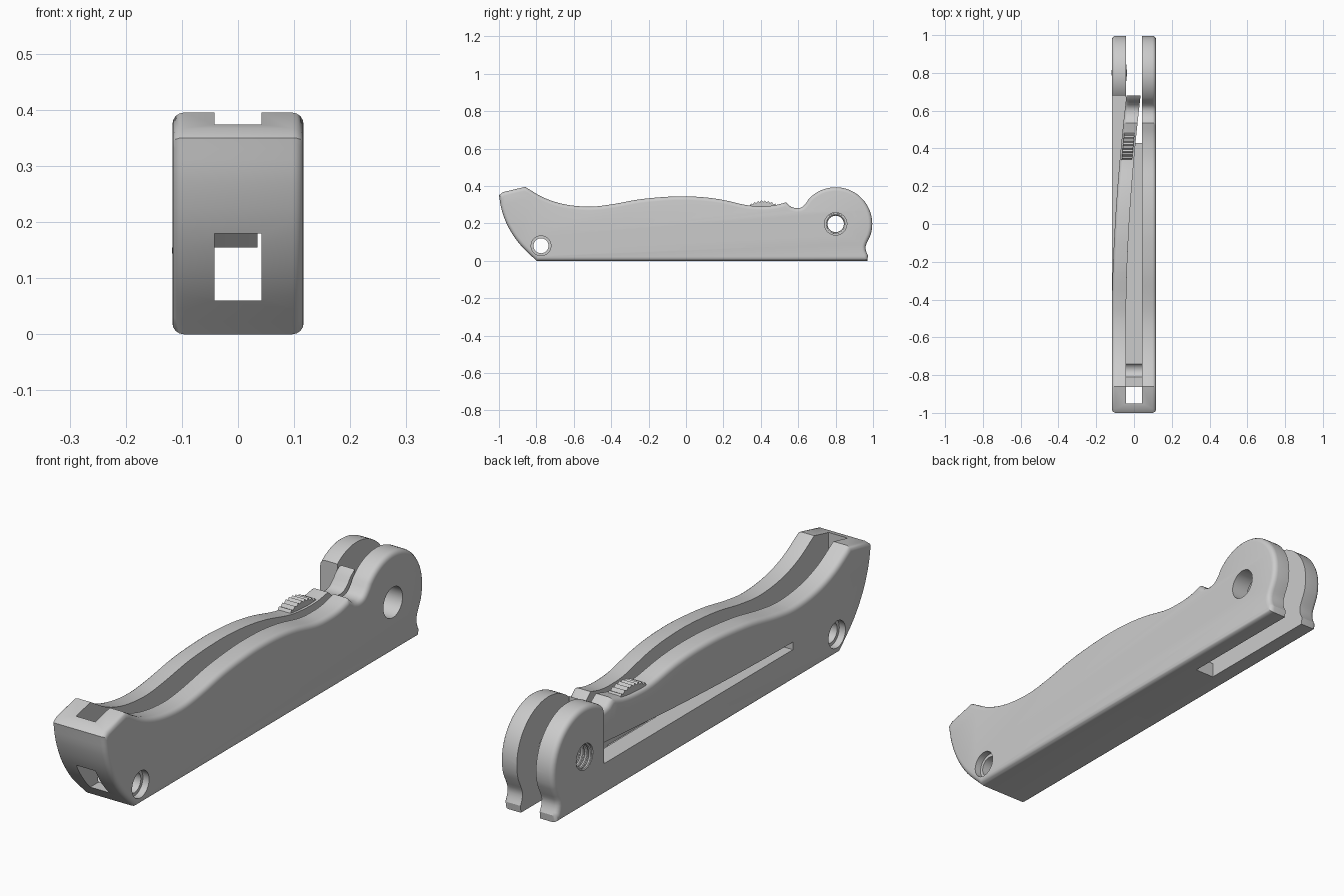
import bpy, bmesh, math
from mathutils import Vector

if "Cube" in bpy.data.objects:
    bpy.data.objects.remove(bpy.data.objects["Cube"])

HALF = 0.117          # half width of the handle
PIVOT = (0.80, 0.197)  # blade pivot (y, z)
PIN = (-0.775, 0.08)   # front pin hole (y, z)
BAR_START, BAR_END = -0.5, 0.68

metal = bpy.data.materials.new("plain grey")
metal.diffuse_color = (0.6, 0.6, 0.6, 1)
metal.use_nodes = True
metal.node_tree.nodes["Principled BSDF"].inputs["Base Color"].default_value = metal.diffuse_color


def smooth_path(pts, n=4):
    """Catmull-Rom interpolation through the points."""
    p = [Vector(q) for q in pts]
    p = [2 * p[0] - p[1]] + p + [2 * p[-1] - p[-2]]
    out = []
    for i in range(1, len(p) - 2):
        a, b, c, d = p[i - 1:i + 3]
        for k in range(n):
            t = k / n
            out.append(0.5 * (2 * b + (c - a) * t + (2 * a - 5 * b + 4 * c - d) * t * t
                              + (3 * b - a - 3 * c + d) * t ** 3))
    return out + [p[-2]]


def extrude(name, outline, x0, x1, bevel=0):
    """Extrude a y-z outline along x, optionally rounding the rims."""
    bm = bmesh.new()
    a = bm.faces.new([bm.verts.new((x0, q[0], q[1])) for q in outline])
    r = bmesh.ops.extrude_face_region(bm, geom=[a])
    top = [f for f in r["geom"] if isinstance(f, bmesh.types.BMFace)][0]
    bmesh.ops.translate(bm, vec=(x1 - x0, 0, 0), verts=top.verts[:])
    bmesh.ops.recalc_face_normals(bm, faces=bm.faces)
    if bevel:
        rims = [e for e in bm.edges if abs(e.verts[0].co.x - e.verts[1].co.x) < 1e-6]
        bmesh.ops.bevel(bm, geom=rims, offset=bevel, segments=4, profile=0.5,
                        affect='EDGES', clamp_overlap=False)
    me = bpy.data.meshes.new(name)
    bm.to_mesh(me)
    bm.free()
    me.materials.append(metal)
    ob = bpy.data.objects.new(name, me)
    bpy.context.collection.objects.link(ob)
    return ob


def box(name, x0, x1, y0, y1, z0, z1):
    return extrude(name, [(y0, z0), (y1, z0), (y1, z1), (y0, z1)], x0, x1)


def disc(name, centre, r, x0, x1, n=40):
    return extrude(name, [(centre[0] + r * math.cos(2 * math.pi * i / n),
                           centre[1] + r * math.sin(2 * math.pi * i / n))
                          for i in range(n)], x0, x1)


def boolean(ob, cutter, op='DIFFERENCE'):
    bpy.context.view_layer.objects.active = ob
    m = ob.modifiers.new("cut", 'BOOLEAN')
    m.operation, m.object, m.solver = op, cutter, 'EXACT'
    bpy.ops.object.modifier_apply(modifier=m.name)
    bpy.data.objects.remove(cutter)


def shade(ob):
    bpy.ops.object.select_all(action='DESELECT')
    ob.select_set(True)
    bpy.context.view_layer.objects.active = ob
    bpy.ops.object.shade_smooth_by_angle(angle=math.radians(32))


def spring(ob):
    """Bend a part inwards towards its free rear end."""
    bm = bmesh.new()
    bm.from_mesh(ob.data)
    for i in range(1, 24):
        y = BAR_START + (BAR_END - BAR_START) * i / 24
        bmesh.ops.bisect_plane(bm, geom=bm.verts[:] + bm.edges[:] + bm.faces[:],
                               plane_co=(0, y, 0), plane_no=(0, 1, 0))
    for v in bm.verts:
        t = max(0, (v.co.y - BAR_START) / (BAR_END - BAR_START))
        v.co.x += 0.077 * t ** 1.8
    bm.to_mesh(ob.data)
    bm.free()


# Side outline: wavy grip, round pivot head, flared tail, raked nose
grip = smooth_path([(-0.86, 0.395), (-0.76, 0.337), (-0.65, 0.302), (-0.52, 0.289),
                    (-0.4, 0.301), (-0.25, 0.328), (-0.1, 0.342), (0, 0.344),
                    (0.1, 0.339), (0.2, 0.325), (0.32, 0.298), (0.4, 0.292),
                    (0.47, 0.296), (0.535, 0.312)])
dip = smooth_path([(0.56, 0.289), (0.59, 0.281), (0.62, 0.287), (0.645, 0.312)], 3)
head = [(PIVOT[0] + 0.196 * math.cos(math.radians(a)),
         PIVOT[1] + 0.196 * math.sin(math.radians(a))) for a in range(138, -19, -6)]
tail = smooth_path([(0.969, 0.10), (0.96, 0.075), (0.963, 0.05), (0.973, 0.028)], 2)
nose = smooth_path([(-0.8, 0), (-0.89, 0.09), (-0.95, 0.18), (-0.985, 0.27), (-1, 0.35)], 4)
outline = grip + dip + head + tail + [(0.97, 0)] + nose + [(-0.978, 0.367)]

# Handle body with blade pocket, open rear end and the cut-out for the lock bar
body = extrude("handle_body", outline, -HALF, HALF, 0.02)
boolean(body, box("pocket", -0.042, 0.042, -0.95, 1.1, 0.06, 0.6))
boolean(body, box("rear_gap", -0.042, 0.042, 0.43, 1.1, -0.1, 0.2))
boolean(body, box("bar_gap", -0.2, -0.04, BAR_START, BAR_END, 0.125, 0.6))
boolean(body, disc("pin_hole", PIN, 0.04, -0.2, 0.2))
for s in (-1, 1):
    boolean(body, disc("pin_recess", PIN, 0.053, s * 0.09, s * 0.2))
boolean(body, disc("pivot_hole", PIVOT, 0.06, 0, 0.2))
boolean(body, disc("pivot_thread_hole", PIVOT, 0.052, -0.2, 0))
shade(body)

# Lock bar: the separated part of the left scale, sprung inwards
bar = extrude("lock_bar", outline, -HALF, HALF, 0.02)
boolean(bar, box("bar_keep", -0.2, -0.042, BAR_START, BAR_END, 0.155, 0.6), 'INTERSECT')
spring(bar)
shade(bar)

# Serrated thumb ramp on top of the lock bar
ramp = [(0.32, 0.28)]
for i in range(19):
    t = i / 18
    ramp.append((0.33 + 0.165 * t,
                 0.293 + 0.03 * math.sin(math.pi * t) ** 0.8 - (0.009 if i % 2 else 0)))
ramp.append((0.5, 0.28))
thumb = extrude("thumb_ramp", ramp, -0.107, -0.052)
spring(thumb)

# Thread ridges in the left pivot hole
for i in range(4):
    bpy.ops.mesh.primitive_torus_add(major_radius=0.051, minor_radius=0.007,
                                     major_segments=40, minor_segments=8,
                                     location=(-0.105 + 0.018 * i, *PIVOT),
                                     rotation=(0, math.pi / 2 + 0.12, 0))
    ring = bpy.context.object
    ring.name = "pivot_thread"
    ring.data.materials.append(metal)
    shade(ring)
